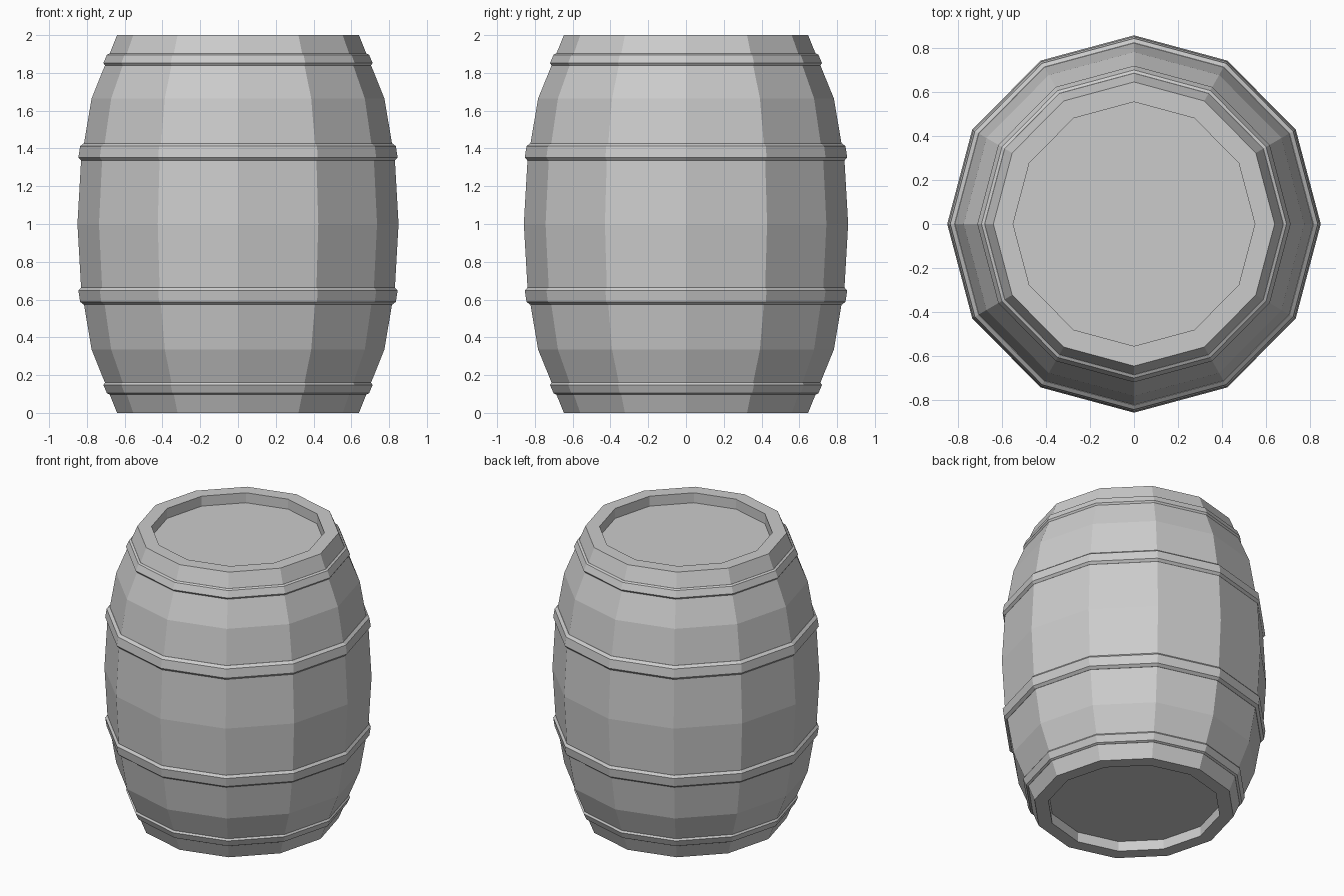
import bpy, bmesh
from math import sin, cos, pi

if "Cube" in bpy.data.objects:
    bpy.data.objects.remove(bpy.data.objects["Cube"])

SIDES = 12
RX, RY = 1.0, 1.01      # barrel is very slightly wider in y


def revolve(name, profile, closed=False):
    """Spin an (r, z) profile into a flat-faced 12-sided shell; cap the ends if open."""
    bm = bmesh.new()
    rings = [[bm.verts.new((r * RX * cos(2 * pi * i / SIDES),
                            r * RY * sin(2 * pi * i / SIDES), z))
              for i in range(SIDES)] for r, z in profile]
    pairs = list(zip(rings, rings[1:]))
    if closed:
        pairs.append((rings[-1], rings[0]))
    else:
        bm.faces.new(rings[0])
        bm.faces.new(rings[-1])
    for a, b in pairs:
        for i in range(SIDES):
            j = (i + 1) % SIDES
            bm.faces.new((a[i], a[j], b[j], b[i]))
    bmesh.ops.recalc_face_normals(bm, faces=bm.faces)
    mesh = bpy.data.meshes.new(name)
    bm.to_mesh(mesh)
    bm.free()
    obj = bpy.data.objects.new(name, mesh)
    bpy.context.collection.objects.link(obj)
    return obj


# Body: bulging staves with a recessed lid at both ends
lower = [(0.55, 0.07), (0.55, 0.0), (0.64, 0.0), (0.775, 0.335), (0.831, 0.667)]
upper = [(r, 2 - z) for r, z in reversed(lower)]
revolve("barrel_body", lower + [(0.85, 1.0)] + upper)

# Hoops: bevelled bands following the slope of the staves, mirrored top and bottom
end_hoop = [(0.66, 0.158), (0.704, 0.161), (0.713, 0.148),
            (0.694, 0.104), (0.680, 0.097), (0.66, 0.10)]
middle_hoop = [(0.80, 0.664), (0.831, 0.664), (0.845, 0.648),
               (0.836, 0.588), (0.817, 0.573), (0.80, 0.575)]
for label, hoop in (("end_hoop", end_hoop), ("middle_hoop", middle_hoop)):
    revolve("lower_" + label, hoop, closed=True)
    revolve("upper_" + label, [(r, 2 - z) for r, z in hoop], closed=True)
